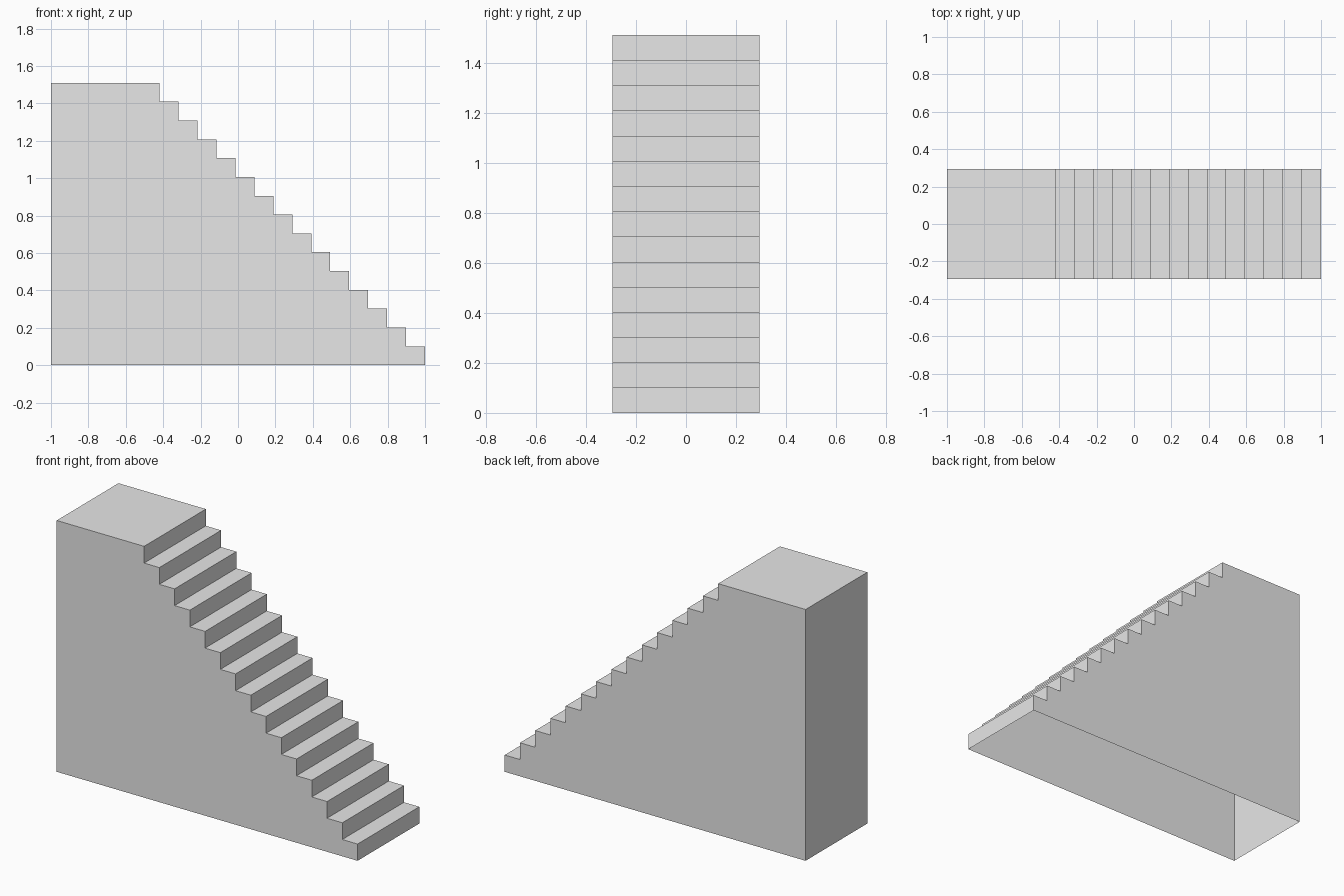
import bpy
import bmesh

cube = bpy.data.objects.get("Cube")
if cube:
    bpy.data.objects.remove(cube, do_unlink=True)

STEPS = 15
HEIGHT = 1.51
HALF_WIDTH = 0.293
BACK_X, FOOT_X, LANDING_X = -1.0, 1.0, -0.419
RISE = HEIGHT / STEPS
RUN = (FOOT_X - LANDING_X) / (STEPS - 1)

# Plain grey material
grey = bpy.data.materials.new("plain_grey")
grey.use_nodes = True
colour = (0.8, 0.8, 0.8, 1.0)
grey.diffuse_color = colour
grey.node_tree.nodes["Principled BSDF"].inputs["Base Color"].default_value = colour

# Side outline: up the steps, across the landing, down the tall end
profile = [(FOOT_X, 0)]
for i in range(STEPS):
    x = FOOT_X - i * RUN
    z = (i + 1) * RISE
    profile.append((x, z))
    profile.append((x - RUN if i < STEPS - 1 else BACK_X, z))
profile.append((BACK_X, 0))

# Hollow staircase shell, open underneath
bm = bmesh.new()
front = [bm.verts.new((x, -HALF_WIDTH, z)) for x, z in profile]
back = [bm.verts.new((x, HALF_WIDTH, z)) for x, z in profile]
bm.faces.new(front)
bm.faces.new(back[::-1])
for i in range(len(profile) - 1):
    bm.faces.new((front[i + 1], front[i], back[i], back[i + 1]))
bm.normal_update()

mesh = bpy.data.meshes.new("staircase")
bm.to_mesh(mesh)
bm.free()
mesh.materials.append(grey)
staircase = bpy.data.objects.new("staircase", mesh)
bpy.context.collection.objects.link(staircase)
